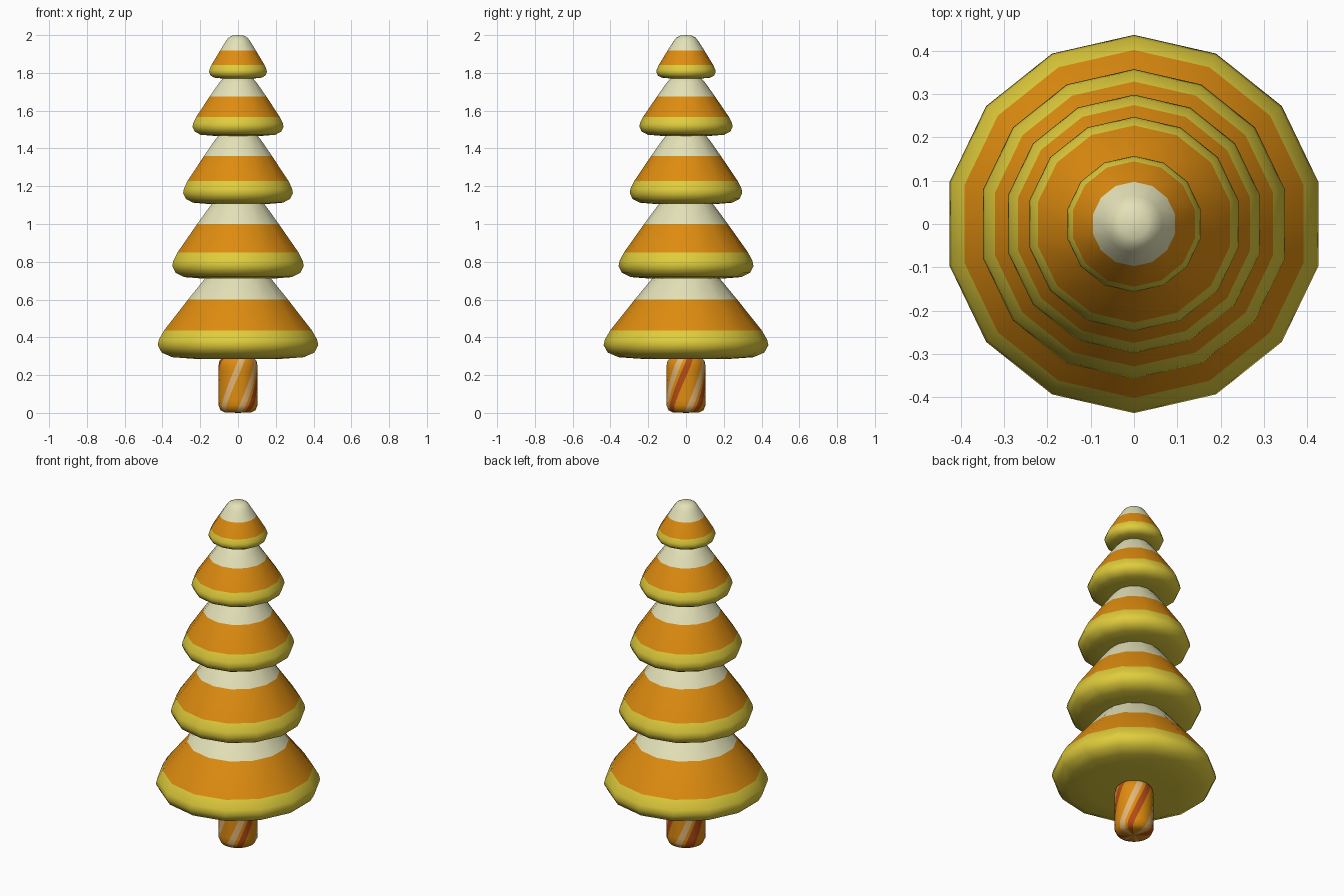
import bpy, math

if "Cube" in bpy.data.objects:
    bpy.data.objects.remove(bpy.data.objects["Cube"])


def material(name, rgb):
    m = bpy.data.materials.new(name)
    m.diffuse_color = (*rgb, 1.0)
    m.use_nodes = True
    m.node_tree.nodes["Principled BSDF"].inputs["Base Color"].default_value = m.diffuse_color
    return m


YELLOW = material("yellow", (0.745, 0.604, 0.045))
ORANGE = material("orange", (0.73, 0.262, 0.005))
CREAM = material("cream", (0.775, 0.76, 0.48))
TAN = material("pale tan", (0.75, 0.456, 0.18))
RUST = material("rust red", (0.456, 0.07, 0.008))


def lathe(name, profile, sides, start, mats, pick, twist=0.0):
    """Spin (r, z) points, bottom to top; pick(ring, side) gives the material slot.
    twist is in degrees per unit of height."""
    verts, faces, slots, rings = [], [], [], []
    for r, z in profile:
        if r == 0:
            rings.append([len(verts)] * sides)
            verts.append((0, 0, z))
            continue
        rings.append([len(verts) + i for i in range(sides)])
        for i in range(sides):
            a = math.radians(start + 360 * i / sides + twist * z)
            verts.append((r * math.cos(a), r * math.sin(a), z))
    for k in range(len(rings) - 1):
        for i in range(sides):
            j = (i + 1) % sides
            quad = [rings[k][i], rings[k][j], rings[k + 1][j], rings[k + 1][i]]
            faces.append(list(dict.fromkeys(quad)))
            slots.append(pick(k, i))
    me = bpy.data.meshes.new(name)
    me.from_pydata(verts, [], faces)
    for m in mats:
        me.materials.append(m)
    for p, s in zip(me.polygons, slots):
        p.material_index = s
        p.use_smooth = True
    me.update()
    ob = bpy.data.objects.new(name, me)
    bpy.context.collection.objects.link(ob)
    return ob


# Foliage tiers: one unit profile scaled to each tier (radius, bottom, height)
SHAPE = [(0, 0), (0.55, 0.003), (0.82, 0.02), (0.95, 0.07), (1, 0.15), (0.985, 0.21),
         (0.92, 0.31), (0.62, 0.645), (0.42, 0.86), (0.33, 0.94), (0.21, 0.985), (0, 1)]
TIERS = [(0.436, 0.285, 0.49), (0.357, 0.71, 0.45), (0.298, 1.105, 0.395),
         (0.247, 1.466, 0.325), (0.157, 1.77, 0.23)]


def tier_colour(ring, side):
    return 0 if ring < 6 else 1 if ring < 7 else 2


for n, (radius, base, height) in enumerate(TIERS):
    prof = [(r * radius, base + z * height) for r, z in SHAPE]
    lathe(f"foliage_tier_{n + 1}", prof, 14, 90, [YELLOW, ORANGE, CREAM], tier_colour)

# Trunk: rounded cylinder with twisted stripes
TWIST = 240
TRUNK = [(0, 0), (0.07, 0.003), (0.092, 0.014), (0.104, 0.04)]
TRUNK += [(0.104, 0.04 + 0.03 * i) for i in range(1, 8)]
TRUNK += [(0.098, 0.275), (0.085, 0.292), (0.06, 0.3), (0, 0.302)]
TAN_AT = (-114, -53, 38, 130)
RUST_AT = (-20, 66, 165)


def stripe(ring, side):
    a = side * 10 + 5 - 180

    def near(centres):
        return any(abs((a - c + 180) % 360 - 180) <= 10 for c in centres)
    return 1 if near(TAN_AT) else 2 if near(RUST_AT) else 0


lathe("trunk", TRUNK, 36, -180 - 0.15 * TWIST, [ORANGE, TAN, RUST], stripe, TWIST)
